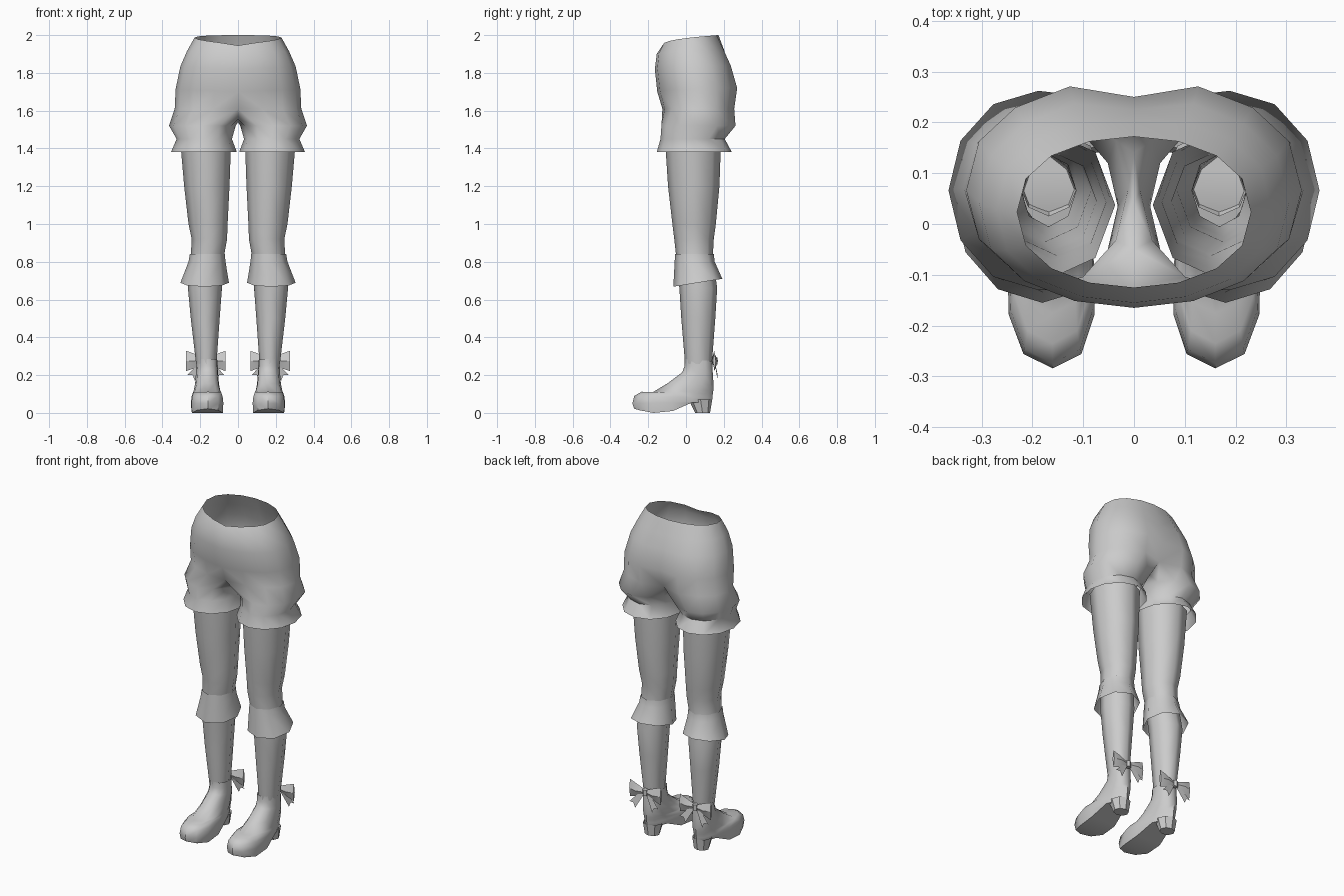
import bpy, bmesh, math
from math import sin, cos, radians

if "Cube" in bpy.data.objects:
    bpy.data.objects.remove(bpy.data.objects["Cube"])

grey = bpy.data.materials.new("plain grey")
grey.diffuse_color = (0.6, 0.6, 0.6, 1)
grey.use_nodes = True
grey.node_tree.nodes["Principled BSDF"].inputs["Base Color"].default_value = grey.diffuse_color


def finish(name, bm, angle=50):
    """Turn a right-hand half into a mirrored, shaded object."""
    bmesh.ops.recalc_face_normals(bm, faces=bm.faces)
    me = bpy.data.meshes.new(name)
    bm.to_mesh(me)
    bm.free()
    ob = bpy.data.objects.new(name, me)
    bpy.context.collection.objects.link(ob)
    me.materials.append(grey)
    mod = ob.modifiers.new("mirror", 'MIRROR')
    mod.merge_threshold = 0.0005
    bpy.ops.object.select_all(action='DESELECT')
    bpy.context.view_layer.objects.active = ob
    ob.select_set(True)
    bpy.ops.object.shade_smooth_by_angle(angle=radians(angle))
    return ob


def bridge(bm, a, b, closed=True):
    n = len(a)
    for i in range(n if closed else n - 1):
        j = (i + 1) % n
        bm.faces.new((a[i], a[j], b[j], b[i]))


def loft(bm, rings, closed=True):
    vs = [[bm.verts.new(p) for p in r] for r in rings]
    for a, b in zip(vs, vs[1:]):
        bridge(bm, a, b, closed)
    return vs


def oval(x0, x1, y0, y1, zf, zb=None, n=8, start=-90):
    """Ring between x0..x1 and y0..y1, height running from zf (front) to zb (back)."""
    zb = zf if zb is None else zb
    pts = []
    for k in range(n):
        t = radians(start + 360 * k / n)
        f = (sin(t) + 1) / 2
        pts.append(((x0 + x1) / 2 + (x1 - x0) / 2 * cos(t),
                    y0 + (y1 - y0) * f, zf + (zb - zf) * f))
    return pts


# Shorts: half pelvis arcs, then leg rings joined along the crotch curve
def pelvis_arc(zf, zb, rx, yf, yb, cleft):
    pts = []
    for k in range(9):
        t = radians(-90 + 22.5 * k)
        s = math.copysign(abs(sin(t)) ** 0.85, sin(t))
        f = (s + 1) / 2
        y = yf + (yb - yf) * f - (cleft if k == 8 else 0)
        pts.append((max(0, rx * cos(t)) if 0 < k < 8 else 0, y, zf + (zb - zf) * f ** 0.4))
    return pts


bm = bmesh.new()
arcs = [pelvis_arc(*a) for a in (
    (1.945, 2.0, .23, -.125, .172, 0),
    (1.90, 1.92, .27, -.155, .212, .01),
    (1.82, 1.84, .305, -.165, .25, .025),
    (1.70, 1.72, .33, -.152, .285, .035),
    (1.61, 1.61, .335, -.125, .268, .05))]
pelvis = loft(bm, arcs, closed=False)
crotch = [bm.verts.new(p) for p in ((0, .14, 1.56), (0, .04, 1.54), (0, -.05, 1.555))]
legs = loft(bm, [oval(x0, x1, y0, y1, z, n=12, start=-120) for x0, x1, y0, y1, z in (
    (.012, .365, -.13, .262, 1.52),
    (.032, .325, -.135, .205, 1.45),
    (.006, .355, -.155, .243, 1.38))])
bridge(bm, pelvis[-1] + crotch, legs[0])
finish("shorts", bm, 60)

# Stockings: thigh to ankle
bm = bmesh.new()
loft(bm, [oval(*r) for r in (
    (.037, .305, -.11, .185, 1.43),
    (.045, .285, -.095, .177, 1.2),
    (.055, .262, -.072, .158, 1.0),
    (.058, .245, -.062, .147, .92),
    (.074, .25, -.052, .142, .83),
    (.085, .265, -.035, .165, .66),
    (.097, .25, -.025, .155, .5),
    (.114, .222, -.005, .137, .26))])
finish("stockings", bm, 60)

# Flared cuffs under the knees
bm = bmesh.new()
loft(bm, [oval(*r) for r in (
    (.07, .255, -.058, .147, .84),
    (.066, .262, -.06, .152, .80),
    (.048, .305, -.067, .192, .668, .71))])
finish("knee_cuffs", bm)


# Boots: tilted rings from the ankle to the sole edge
def foot_ring(yf, zf, yb, zb, wf, wb):
    pts = []
    for k in range(12):
        t = radians(-90 + 30 * k)
        f = (sin(t) + 1) / 2
        w = wf + (wb - wf) * f ** 1.5
        c = math.copysign(abs(cos(t)) ** 0.8, cos(t)) if k % 6 else 0
        pts.append((.16 + .008 * f + w * c, yf + (yb - yf) * f, zf + (zb - zf) * f))
    return pts


def sole_height(y):
    if y < -.2:
        return (-.2 - y) * .3
    return max(0, min(.055, (y + .09) * .5))


bm = bmesh.new()
rings = [foot_ring(*r) for r in (
    (-.007, .285, .138, .275, .056, .056),
    (-.007, .25, .14, .24, .057, .057),
    (-.02, .215, .143, .19, .06, .058),
    (-.10, .155, .146, .15, .066, .058),
    (-.175, .11, .145, .12, .078, .058),
    (-.235, .112, .142, .10, .085, .058),
    (-.274, .09, .14, .08, .095, .058),
    (-.284, .05, .138, .06, .1, .058))]
rings.append([(x, y, sole_height(y)) for x, y, z in foot_ring(-.275, 0, .135, 0, .097, .056)])
sole = loft(bm, rings)[-1]
for k in range(6):
    face = [sole[k], sole[k + 1], sole[(11 - k) % 12], sole[(12 - k) % 12]]
    bm.faces.new(list(dict.fromkeys(face)))
finish("boots", bm, 45)

# Boot heels
bm = bmesh.new()
heel = loft(bm, [oval(.11, .225, .015, .139, .07), oval(.122, .212, .048, .127, 0)])
bm.faces.new(heel[-1])
finish("boot_heels", bm, 40)

# Bows behind the ankles: two puffed loops, a knot and two notched tails
bm = bmesh.new()
BX, BZ = .17, .275


def section(x, y, half_y, half_z):
    return [(BX + x, y - half_y, BZ), (BX + x, y, BZ + half_z),
            (BX + x, y + half_y, BZ), (BX + x, y, BZ - half_z)]


for s in (-1, 1):
    vs = loft(bm, [section(s * .008, .15, .008, .016),
                   section(s * .06, .152, .018, .038),
                   section(s * .105, .15, .008, .054)])
    bm.faces.new(vs[-1])
    tail = [(.0, .15, .0), (.02, .15, .008), (.098, .166, -.075),
            (.07, .168, -.075), (.058, .168, -.105)]
    bm.faces.new([bm.verts.new((BX + s * x, y, BZ + z)) for x, y, z in tail])
knot = loft(bm, [oval(BX - .016, BX + .016, .137, .168, BZ + dz, n=6) for dz in (-.018, .018)])
for end in knot:
    bm.faces.new(end)
finish("ankle_bows", bm, 30)
